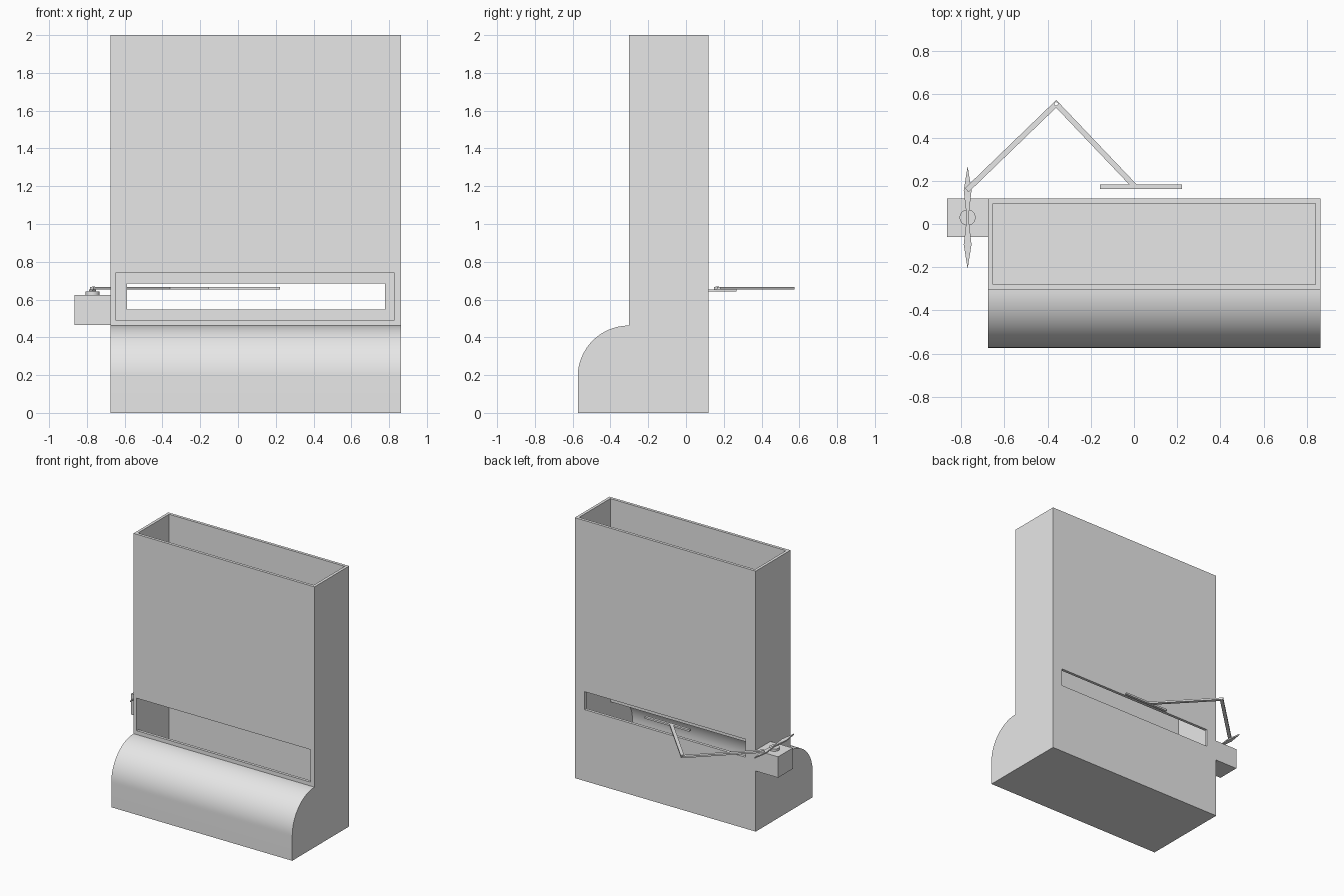
import bpy, bmesh, math
from mathutils import Vector

old = bpy.data.objects.get("Cube")
if old:
    bpy.data.objects.remove(old, do_unlink=True)

grey = bpy.data.materials.new("light_grey")
grey.use_nodes = True
grey.diffuse_color = (0.8, 0.8, 0.8, 1)
grey.node_tree.nodes["Principled BSDF"].inputs["Base Color"].default_value = (0.8, 0.8, 0.8, 1)


def extrude(name, points, step):
    """Solid made by sweeping a closed outline along a vector."""
    bm = bmesh.new()
    face = bm.faces.new([bm.verts.new(p) for p in points])
    swept = bmesh.ops.extrude_face_region(bm, geom=[face])["geom"]
    verts = [g for g in swept if isinstance(g, bmesh.types.BMVert)]
    bmesh.ops.translate(bm, verts=verts, vec=step)
    bmesh.ops.recalc_face_normals(bm, faces=bm.faces[:])
    mesh = bpy.data.meshes.new(name)
    bm.to_mesh(mesh)
    bm.free()
    mesh.materials.append(grey)
    obj = bpy.data.objects.new(name, mesh)
    bpy.context.collection.objects.link(obj)
    return obj


def plate(name, outline, z0, z1):
    return extrude(name, [(x, y, z0) for x, y in outline], (0, 0, z1 - z0))


def box(name, x0, x1, y0, y1, z0, z1):
    return plate(name, [(x0, y0), (x1, y0), (x1, y1), (x0, y1)], z0, z1)


def disc(name, x, y, r, z0, z1, n=32):
    ring = [(x + r * math.cos(math.tau * i / n), y + r * math.sin(math.tau * i / n)) for i in range(n)]
    return plate(name, ring, z0, z1)


def bar(name, a, b, half, z0, z1):
    """Square-ended flat bar between two pivots."""
    a, b = Vector(a), Vector(b)
    d = (b - a).normalized() * half
    n = Vector((-d.y, d.x))
    return plate(name, [a - d - n, b + d - n, b + d + n, a - d + n], z0, z1)


def select(obj):
    bpy.ops.object.select_all(action='DESELECT')
    obj.select_set(True)
    bpy.context.view_layer.objects.active = obj


def cut(obj, cutter):
    cutter.hide_render = True
    mod = obj.modifiers.new("cut", 'BOOLEAN')
    mod.operation = 'DIFFERENCE'
    mod.solver = 'EXACT'
    mod.object = cutter
    select(obj)
    bpy.ops.object.modifier_apply(modifier=mod.name)
    bpy.data.objects.remove(cutter, do_unlink=True)


def smooth(obj):
    select(obj)
    bpy.ops.object.shade_smooth_by_angle(angle=math.radians(30))


# Hopper shell: tall tower with a rounded foot at the front
LEFT, RIGHT, BACK, FRONT = 0.862, -0.675, 0.118, -0.303
WALL, RADIUS, ARC_Z = 0.022, 0.27, 0.192


def side_profile(inset, top):
    r = RADIUS - inset
    arc = [(FRONT - r * math.cos(i * math.pi / 48), ARC_Z + r * math.sin(i * math.pi / 48))
           for i in range(25)]
    pts = [(BACK - inset, inset), (FRONT - r, inset)] + arc
    if inset:
        pts.append((FRONT + inset, ARC_Z + r))
    return pts + [(FRONT + inset, top), (BACK - inset, top)]


def shell_solid(name, inset, top):
    x = RIGHT + inset
    return extrude(name, [(x, y, z) for y, z in side_profile(inset, top)], (LEFT - inset - x, 0, 0))


shell = shell_solid("hopper_shell", 0, 2.0)
cut(shell, shell_solid("cavity_cutter", WALL, 2.2))
cut(shell, box("front_slot_cutter", -0.648, 0.828, FRONT - 0.1, FRONT + 0.1, 0.492, 0.741))
cut(shell, box("back_slot_cutter", -0.587, 0.778, BACK - 0.1, BACK + 0.1, 0.548, 0.686))
smooth(shell)

# Motor block with its output hub
MX, MY = -0.77, 0.03
box("motor_block", -0.865, RIGHT, -0.06, BACK, 0.465, 0.625)
smooth(disc("motor_hub", MX, MY, 0.037, 0.625, 0.643))

# Double-pointed crank horn
half = [(0.004, 0.0), (0.018, 0.125), (0.0, 0.238)]
right_edge = [(x, -y) for x, y in reversed(half)] + half[1:]
left_edge = [(-x, y) for x, y in reversed(right_edge[1:-1])]
plate("crank_horn", [(MX + x, MY + y) for x, y in right_edge + left_edge], 0.643, 0.653)

# Two-bar linkage with a drilled elbow
elbow = (-0.36, 0.556)
crank_pin = (MX + 0.005, MY + 0.135)
pusher_pin = (-0.005, 0.183)
for name, end, z0, z1 in (("crank_bar", crank_pin, 0.653, 0.666),
                          ("pusher_bar", pusher_pin, 0.654, 0.667)):
    link = bar(name, elbow, end, 0.0125, z0, z1)
    cut(link, disc("pin_hole_cutter", elbow[0], elbow[1], 0.008, 0.6, 0.7, 12))
smooth(disc("crank_pin", crank_pin[0], crank_pin[1], 0.009, 0.643, 0.668, 16))

# Flat pusher blade
box("pusher_blade", -0.157, 0.223, 0.163, 0.183, 0.653, 0.667)
